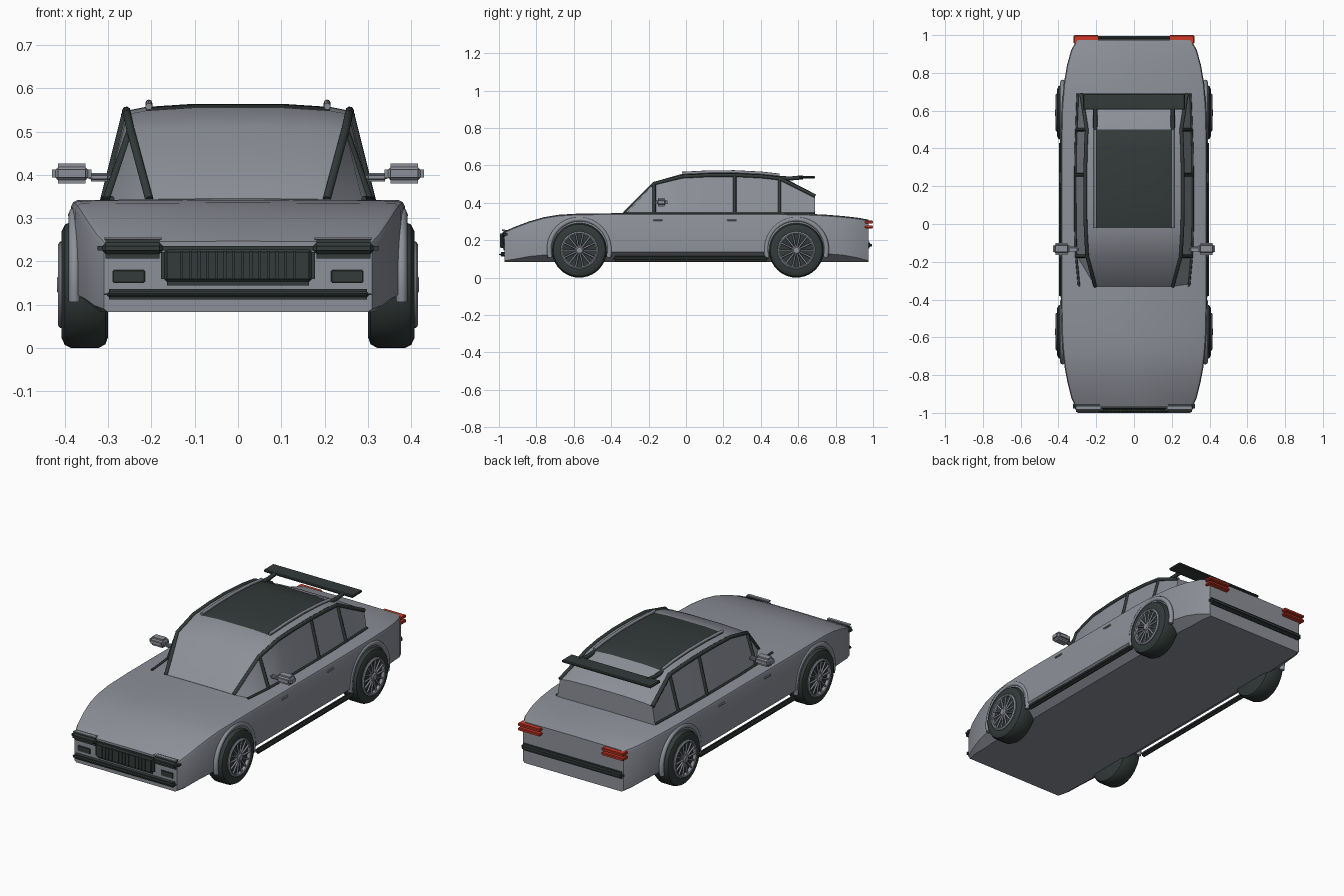
import bpy, bmesh, math
from mathutils import Vector

cube = bpy.data.objects.get("Cube")
if cube:
    bpy.data.objects.remove(cube)


def material(name, rgb):
    m = bpy.data.materials.new(name)
    m.use_nodes = True
    m.diffuse_color = (*rgb, 1)
    m.node_tree.nodes["Principled BSDF"].inputs["Base Color"].default_value = (*rgb, 1)
    return m


GREY = material("body grey", (0.27, 0.28, 0.32))
DARK = material("dark trim", (0.033, 0.043, 0.041))
RED = material("lamp red", (0.62, 0.04, 0.02))


def finish(name, bm, mats, angle=35):
    bmesh.ops.recalc_face_normals(bm, faces=bm.faces)
    mesh = bpy.data.meshes.new(name)
    bm.to_mesh(mesh)
    bm.free()
    ob = bpy.data.objects.new(name, mesh)
    bpy.context.collection.objects.link(ob)
    for m in mats:
        mesh.materials.append(m)
    bpy.ops.object.select_all(action="DESELECT")
    ob.select_set(True)
    bpy.context.view_layer.objects.active = ob
    bpy.ops.object.shade_smooth_by_angle(angle=math.radians(angle))
    return ob


def loft(name, sections, mats, rule=None):
    """Skin mirrored half sections, each a (y, [(x, z), ...]) running centre to centre."""
    bm = bmesh.new()
    rings = []
    for y, half in sections:
        loop = half + [(-x, z) for x, z in reversed(half[1:-1])]
        rings.append([bm.verts.new((x, y, z)) for x, z in loop])
    n = len(rings[0])
    for a, b in zip(rings, rings[1:]):
        for i in range(n):
            j = (i + 1) % n
            f = bm.faces.new((a[i], a[j], b[j], b[i]))
            if rule:
                f.material_index = rule(f.calc_center_median())
    bm.faces.new(rings[0])
    bm.faces.new(rings[-1])
    return finish(name, bm, mats)


def box(name, lo, hi, mat, bevel=0.0, segments=3):
    lo, hi = Vector(lo), Vector(hi)
    bm = bmesh.new()
    bmesh.ops.create_cube(bm, size=1)
    for v in bm.verts:
        v.co = (lo + hi) / 2 + v.co * (hi - lo)
    if bevel:
        bmesh.ops.bevel(bm, geom=bm.edges[:], offset=bevel, segments=segments, affect="EDGES")
    return finish(name, bm, [mat])


def tube(name, points, radius, mat):
    cu = bpy.data.curves.new(name, "CURVE")
    cu.dimensions = "3D"
    cu.bevel_depth = radius
    cu.bevel_resolution = 2
    cu.use_fill_caps = True
    sp = cu.splines.new("POLY")
    sp.points.add(len(points) - 1)
    for p, co in zip(sp.points, points):
        p.co = (*co, 1)
    cu.materials.append(mat)
    ob = bpy.data.objects.new(name, cu)
    bpy.context.collection.objects.link(ob)
    return ob


def lathe(name, profile, centre, mat, steps=40):
    """Spin (x, radius) points about a wheel axle."""
    bm = bmesh.new()
    cx, cy, cz = centre
    verts = [bm.verts.new((cx + x, cy, cz + r)) for x, r in profile]
    edges = [bm.edges.new(e) for e in zip(verts, verts[1:])]
    bmesh.ops.spin(bm, geom=verts + edges, cent=centre, axis=(1, 0, 0),
                   angle=math.tau, steps=steps)
    bmesh.ops.remove_doubles(bm, verts=bm.verts, dist=0.0002)
    return finish(name, bm, [mat])


# Lower body: y, half width, top height, lower chamfer width
stations = [(-0.97, 0.31, 0.245, 0.01), (-0.92, 0.332, 0.268, 0.02), (-0.84, 0.352, 0.298, 0.04),
            (-0.76, 0.367, 0.321, 0.05), (-0.68, 0.376, 0.334, 0.06), (-0.58, 0.383, 0.34, 0.07),
            (-0.4, 0.386, 0.342, 0.07), (0.45, 0.386, 0.342, 0.07), (0.62, 0.382, 0.34, 0.07),
            (0.74, 0.372, 0.335, 0.06), (0.84, 0.355, 0.327, 0.05), (0.92, 0.333, 0.318, 0.03),
            (0.975, 0.303, 0.308, 0.01)]
loft("body", [(y, [(0, 0.083), (w - c, 0.083), (w, 0.083 + c * 0.75), (w, t - 0.016),
                   (w - 0.005, t - 0.005), (w - 0.016, t), (0, t + 0.002)])
              for y, w, t, c in stations], [GREY])

# Cabin: y, base half width, rail half width, rail height, crown height
cabin = [(-0.33, 0.29, 0.205, 0.343, 0.345), (-0.17, 0.305, 0.248, 0.503, 0.512),
         (-0.02, 0.31, 0.256, 0.54, 0.555), (0.12, 0.31, 0.258, 0.547, 0.562),
         (0.26, 0.31, 0.258, 0.548, 0.564), (0.4, 0.308, 0.255, 0.541, 0.557),
         (0.5, 0.304, 0.25, 0.53, 0.545), (0.69, 0.297, 0.28, 0.436, 0.447)]


def cabin_section(y, base, rail, zr, zc):
    return y, [(0, 0.33), (base, 0.33), (rail, zr), (rail * 0.83, zr + (zc - zr) * 0.55),
               (rail * 0.4, zc), (0, zc)]


loft("cabin", [cabin_section(*c) for c in cabin], [GREY, DARK],
     lambda p: int(-0.02 < p.y < 0.5 and p.z > 0.53 and abs(p.x) < 0.2))

# Spoiler board
box("spoiler", (-0.27, 0.605, 0.53), (0.27, 0.69, 0.544), DARK, 0.004, 1)

# Front end: grille, vertical bars, bumpers
box("grille", (-0.178, -0.99, 0.145), (0.178, -0.95, 0.236), DARK, 0.014)
for i in range(14):
    x = -0.13 + i * 0.02
    box("grille_bar", (x - 0.003, -0.994, 0.16), (x + 0.003, -0.985, 0.224), DARK)
box("front_bumper", (-0.308, -1.0, 0.112), (0.308, -0.95, 0.136), DARK, 0.01)
box("rear_bumper", (-0.308, 0.96, 0.155), (0.308, 0.994, 0.192), DARK, 0.012)

for s, side in ((1, "left"), (-1, "right")):
    def sided(name, lo, hi, mat, bevel=0.0):
        xs = sorted((s * lo[0], s * hi[0]))
        box(side + "_" + name, (xs[0], *lo[1:]), (xs[1], *hi[1:]), mat, bevel)

    def sided_tube(name, pts, r, mat):
        tube(side + "_" + name, [(s * x, y, z) for x, y, z in pts], r, mat)

    # Lamps
    sided("headlamp", (0.163, -0.995, 0.207), (0.324, -0.935, 0.254), DARK, 0.018)
    sided("headlamp_strip", (0.175, -0.985, 0.25), (0.31, -0.965, 0.257), GREY, 0.002)
    sided("fog_lamp", (0.214, -0.975, 0.15), (0.29, -0.965, 0.181), DARK, 0.003)
    for z in (0.263, 0.288):
        sided("tail_lamp", (0.187, 0.955, z), (0.32, 1.0, z + 0.016), RED, 0.004)

    # Cabin frame: rail, window pillars, sill line, roof bar
    rail = [(r, y, z) for y, b, r, z, c in cabin]
    sided_tube("roof_rail", rail, 0.01, DARK)
    for i in (1, 4, 6):
        y, b, r, z, c = cabin[i]
        sided_tube("window_pillar", [(b, y, 0.34), (r, y, z)], 0.009, DARK)
    sided_tube("window_line", [(b + 0.001, y, 0.345) for y, b, r, z, c in cabin], 0.006, DARK)
    sided_tube("roof_bar", [(0.206, y, z + 0.018) for y, b, r, z, c in cabin[2:7]], 0.008, GREY)
    sided_tube("spoiler_strut", [(0.205, 0.5, 0.532), (0.205, 0.56, 0.53), (0.205, 0.625, 0.536)],
               0.011, DARK)

    # Door mirror, handles and sill tube
    sided("mirror", (0.338, -0.163, 0.38), (0.43, -0.1, 0.426), GREY, 0.014)
    sided("mirror_stem", (0.295, -0.145, 0.385), (0.345, -0.12, 0.404), GREY, 0.006)
    for y in (-0.15, 0.245):
        sided("door_handle", (0.38, y - 0.027, 0.302), (0.393, y + 0.027, 0.312), GREY, 0.003)
    sided("side_sill", (0.37, -0.39, 0.087), (0.398, 0.44, 0.116), DARK, 0.01)

    # Wheels with arch lips
    for end, cy in (("front", -0.57), ("rear", 0.59)):
        tag = side + "_" + end
        c = (0, cy, 0.146)
        lathe(tag + "_tyre", [(s * x, r) for x, r in (
            (0.3, 0), (0.3, 0.12), (0.306, 0.137), (0.322, 0.146), (0.385, 0.146),
            (0.4, 0.139), (0.408, 0.122), (0.406, 0.098), (0.396, 0.092), (0.394, 0))], c, DARK)
        lathe(tag + "_rim", [(s * x, r) for x, r in (
            (0.396, 0.087), (0.413, 0.087), (0.416, 0.093), (0.411, 0.1), (0.396, 0.1))], c, GREY)
        lathe(tag + "_hub", [(s * x, r) for x, r in (
            (0.39, 0.022), (0.413, 0.022), (0.418, 0.016), (0.418, 0))], c, GREY, 16)
        for k in range(14):
            a = math.tau * k / 14
            tube(tag + "_spoke", [(s * 0.407, cy + r * math.cos(a), 0.146 + r * math.sin(a))
                                  for r in (0.018, 0.09)], 0.005, GREY)
        arch = [math.radians(d) for d in range(-15, 196, 10)]
        tube(tag + "_arch", [(s * 0.378, cy + 0.162 * math.cos(a), 0.15 + 0.162 * math.sin(a))
                             for a in arch], 0.013, GREY)
